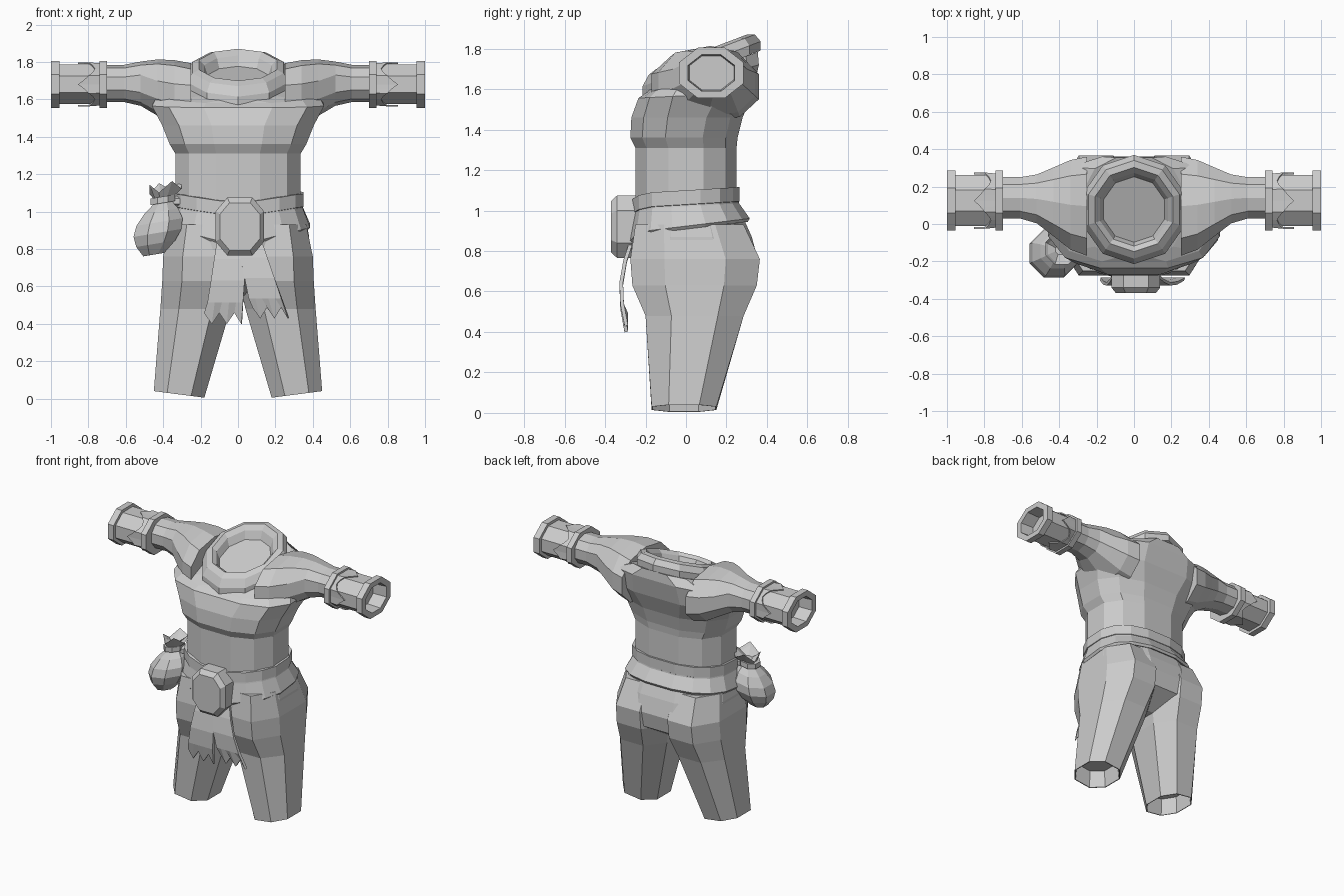
import bpy, bmesh, math
from mathutils import Vector

default_cube = bpy.data.objects.get("Cube")
if default_cube:
    bpy.data.objects.remove(default_cube)

shade = (0.6, 0.6, 0.6, 1)
grey = bpy.data.materials.new("plain grey")
grey.use_nodes = True
grey.diffuse_color = shade
grey.node_tree.nodes["Principled BSDF"].inputs["Base Color"].default_value = shade


def finish(name, bm):
    bmesh.ops.recalc_face_normals(bm, faces=bm.faces)
    mesh = bpy.data.meshes.new(name)
    bm.to_mesh(mesh)
    bm.free()
    mesh.materials.append(grey)
    obj = bpy.data.objects.new(name, mesh)
    bpy.context.collection.objects.link(obj)
    return obj


def skin(bm, rows, closed):
    for lower, upper in zip(rows, rows[1:]):
        count = len(lower)
        for i in range(count if closed else count - 1):
            j = (i + 1) % count
            bm.faces.new((lower[i], lower[j], upper[j], upper[i]))


def loft(name, rings, capped=True):
    """Skin a list of equal rings of points."""
    bm = bmesh.new()
    rows = [[bm.verts.new(point) for point in ring] for ring in rings]
    skin(bm, rows, closed=True)
    if capped:
        bm.faces.new(rows[0])
        bm.faces.new(rows[-1])
    return finish(name, bm)


def loft_pair(name, rings, capped=True):
    """Loft a part for the model's left and its mirror image."""
    for word, side in (("left", 1), ("right", -1)):
        flipped = [[(side * p.x, p.y, p.z) for p in ring] for ring in rings]
        loft(word + "_" + name, flipped, capped)


def oval(sides, low_u, high_u, low_v, high_v, power=1.0):
    """Flat-sided oval filling the given bounds; lower power is squarer."""
    reach = math.cos(math.pi / sides)
    points = []
    for i in range(sides):
        angle = math.tau * (i + 0.5) / sides
        u, v = [math.copysign(abs(f / reach) ** power, f)
                for f in (math.cos(angle), math.sin(angle))]
        points.append(((low_u + high_u + u * (high_u - low_u)) / 2,
                       (low_v + high_v + v * (high_v - low_v)) / 2))
    return points


def level(z, half, front, back, tilt=0.0, sides=12, power=0.8):
    """Horizontal ring that rises towards the back by tilt."""
    middle = (front + back) / 2
    return [Vector((x, y, z + tilt * (y - middle)))
            for x, y in oval(sides, -half, half, front, back, power)]


def resize(ring, factor, lift=0.0):
    """Copy a ring, scaled about its own centre and raised."""
    centre = sum(ring, Vector()) / len(ring)
    return [centre + (p - centre) * factor + Vector((0, 0, lift)) for p in ring]


# Tunic body, with the chest folding over the waist
waist = level(z=1.31, half=0.335, front=-0.25, back=0.25)
loft("tunic_body", [
    resize(waist, 1, lift=-0.3),
    waist,
    level(z=1.36, half=0.365, front=-0.275, back=0.255),
    level(z=1.46, half=0.405, front=-0.27, back=0.28),
    level(z=1.57, half=0.46, front=-0.235, back=0.33, tilt=0.05, power=0.7),
    level(z=1.65, half=0.43, front=-0.2, back=0.36, tilt=0.25, power=0.7),
    level(z=1.69, half=0.27, front=-0.18, back=0.355, tilt=0.35)])

# Raised collar with a sunken opening
collar = level(z=1.68, half=0.27, front=-0.2, back=0.355, tilt=0.38, sides=10, power=1)
loft("collar", [
    collar,
    resize(collar, 1, lift=0.045),
    resize(collar, 0.9, lift=0.09),
    resize(collar, 0.77, lift=0.105),
    resize(collar, 0.67, lift=0.08),
    resize(collar, 0.6, lift=0.03)])


# Sleeves easing from broad shoulder to narrow wrist
def sleeve_ring(x):
    t = min((x - 0.25) / 0.35, 1)
    ease = t * t * (3 - 2 * t)
    shoulder = Vector((-0.17, 0.36, 1.44, 1.785))
    wrist = Vector((0.03, 0.25, 1.59, 1.78))
    bulge = 0.025 * math.sin(math.pi * t)
    return [Vector((x, y, z + bulge * (z > 1.7)))
            for y, z in oval(10, *shoulder.lerp(wrist, ease), power=0.9)]


loft_pair("sleeve", [sleeve_ring(0.25 + 0.09 * step) for step in range(6)])


# Hollow octagonal cuffs with a raised band at each end
def cuff_ring(x, scale=1.0):
    outline = oval(8, -0.16, 0.16, -0.125, 0.125)
    return [Vector((x, 0.125 + y * scale, 1.68 + z * scale)) for y, z in outline]


def cuff_band(x, width=0.04):
    end = x + width
    return [cuff_ring(x, 0.85), cuff_ring(x), cuff_ring(end), cuff_ring(end, 0.85)]


mouth = [cuff_ring(1, 0.72), cuff_ring(0.9, 0.68)]
loft_pair("cuff", cuff_band(0.7) + cuff_band(0.955, width=0.045) + mouth)


# Pointed petals lying on each cuff, one for every second side
def petal_ring(scale, length):
    corners = cuff_ring(0.735, scale)
    steps = 4
    ring = []
    for i, corner in enumerate(corners):
        following = corners[(i + 1) % len(corners)]
        for k in range(steps):
            place = ((i + 0.5) * steps + k) % (2 * steps) / steps
            point = corner.lerp(following, k / steps)
            point.x += length * (0.25 + 0.75 * abs(place - 1) ** 1.5)
            ring.append(point)
    return ring


loft_pair("cuff_petals", [
    petal_ring(scale=0.9, length=0),
    petal_ring(scale=0.94, length=0.12),
    petal_ring(scale=0.88, length=0.12)], capped=False)


# Waistband: narrow upper belt and flared lower wrap, dipping at the front
def band_ring(dip, **bounds):
    ring = level(sides=16, **bounds)
    for p in ring:
        if p.y < 0:
            p.z -= dip * max(0, 1 - abs(p.x) / 0.3)
    return ring


belt = band_ring(dip=0.04, z=1.1, half=0.35, front=-0.265, back=0.265, tilt=0.06)
loft("upper_belt", [
    resize(belt, 0.93),
    belt,
    resize(belt, 1, lift=-0.07),
    resize(belt, 0.93, lift=-0.08)])

hem = band_ring(dip=0.07, z=0.925, half=0.385, front=-0.285, back=0.315, tilt=0.12)
loft("lower_wrap", [
    resize(belt, 0.98, lift=-0.06),
    resize(belt, 0.99, lift=-0.08),
    hem,
    resize(hem, 0.97, lift=-0.015),
    resize(hem, 0.88)])

# Trouser seat, tapering down to the crotch
loft("trouser_seat", [
    level(z=0.96, half=0.36, front=-0.25, back=0.285),
    level(z=0.87, half=0.38, front=-0.27, back=0.325),
    level(z=0.76, half=0.385, front=-0.27, back=0.355),
    level(z=0.65, half=0.34, front=-0.24, back=0.335),
    level(z=0.55, half=0.15, front=-0.1, back=0.17)])


# Trouser legs, hollow at the hem, which is higher on the outside
def leg_ring(z, inner, outer, front, back, slant=0.0):
    return [Vector((x, y, z + slant * (x - inner)))
            for x, y in oval(8, inner, outer, front, back, power=0.85)]


leg_hem = leg_ring(z=0.005, inner=0.18, outer=0.45, front=-0.17, back=0.15, slant=0.13)
loft_pair("trouser_leg", [
    leg_ring(z=0.93, inner=0.02, outer=0.365, front=-0.25, back=0.285),
    leg_ring(z=0.76, inner=0.005, outer=0.4, front=-0.275, back=0.365),
    leg_ring(z=0.63, inner=0.005, outer=0.405, front=-0.265, back=0.35),
    leg_ring(z=0.48, inner=0.04, outer=0.415, front=-0.2, back=0.285),
    leg_hem,
    resize(leg_hem, 0.96),
    resize(leg_hem, 0.9, lift=0.12)])


# Chunky belt buckle with chamfered corners
def buckle_ring(y, scale=1.0):
    outline = oval(8, -0.13, 0.13, -0.155, 0.155, power=0.75)
    return [Vector((0.01 + x * scale, y, 0.92 + z * scale)) for x, z in outline]


loft("buckle", [buckle_ring(-0.24), buckle_ring(-0.34), buckle_ring(-0.37, scale=0.82)])


# Torn hanging cloth tails, bowed forwards, with a zigzag hem
def cloth_tail(name, top, bottom, length, notch, points):
    bm = bmesh.new()
    rows = []
    for step in range(5):
        t = step / 4
        left, right = Vector(top).lerp(Vector(bottom), t)
        y = -0.265 - 0.03 * t - 0.04 * math.sin(math.pi * t)
        row = []
        for i in range(points):
            drop = length * t - notch * (t == 1 and i % 2 == 0)
            x = left + (right - left) * i / (points - 1)
            row.append(bm.verts.new((x, y, 0.86 - drop)))
        rows.append(row)
    skin(bm, rows, closed=False)
    solid = finish(name, bm).modifiers.new("thickness", "SOLIDIFY")
    solid.thickness = 0.018
    solid.offset = 0


cloth_tail("right_cloth_tail", top=(-0.11, 0.05), bottom=(-0.18, 0.02),
           length=0.46, notch=0.06, points=6)
cloth_tail("left_cloth_tail", top=(-0.01, 0.12), bottom=(0.08, 0.27),
           length=0.43, notch=0.06, points=6)


# Drawstring pouch hanging off the right hip, swelling from base to neck
def pouch_ring(t, radius, wave=0.0):
    centre = Vector((-0.45, -0.17, 0.77)).lerp(Vector((-0.4, -0.14, 1.06)), t)
    return [centre + Vector((u, v, u / 6 + wave * (-1) ** i))
            for i, (u, v) in enumerate(oval(8, -radius, radius, -radius, radius))]


loft("pouch", [pouch_ring(t / 5, radius=0.13 * math.sin(0.45 + 0.48 * t)) for t in range(6)])
neck = pouch_ring(0.95, radius=0.065)
loft("pouch_tie", [neck, resize(neck, 1, lift=0.035)])
loft("pouch_ruffle", [
    pouch_ring(1, radius=0.04),
    pouch_ring(1.25, radius=0.085, wave=0.025),
    pouch_ring(1.2, radius=0.07, wave=0.02),
    pouch_ring(1.1, radius=0.025)])
loft("pouch_strap", [[(x, y, z) for y, z in oval(6, -0.16, -0.09, 1.03, 1.08)]
                     for x in (-0.4, -0.3)])
